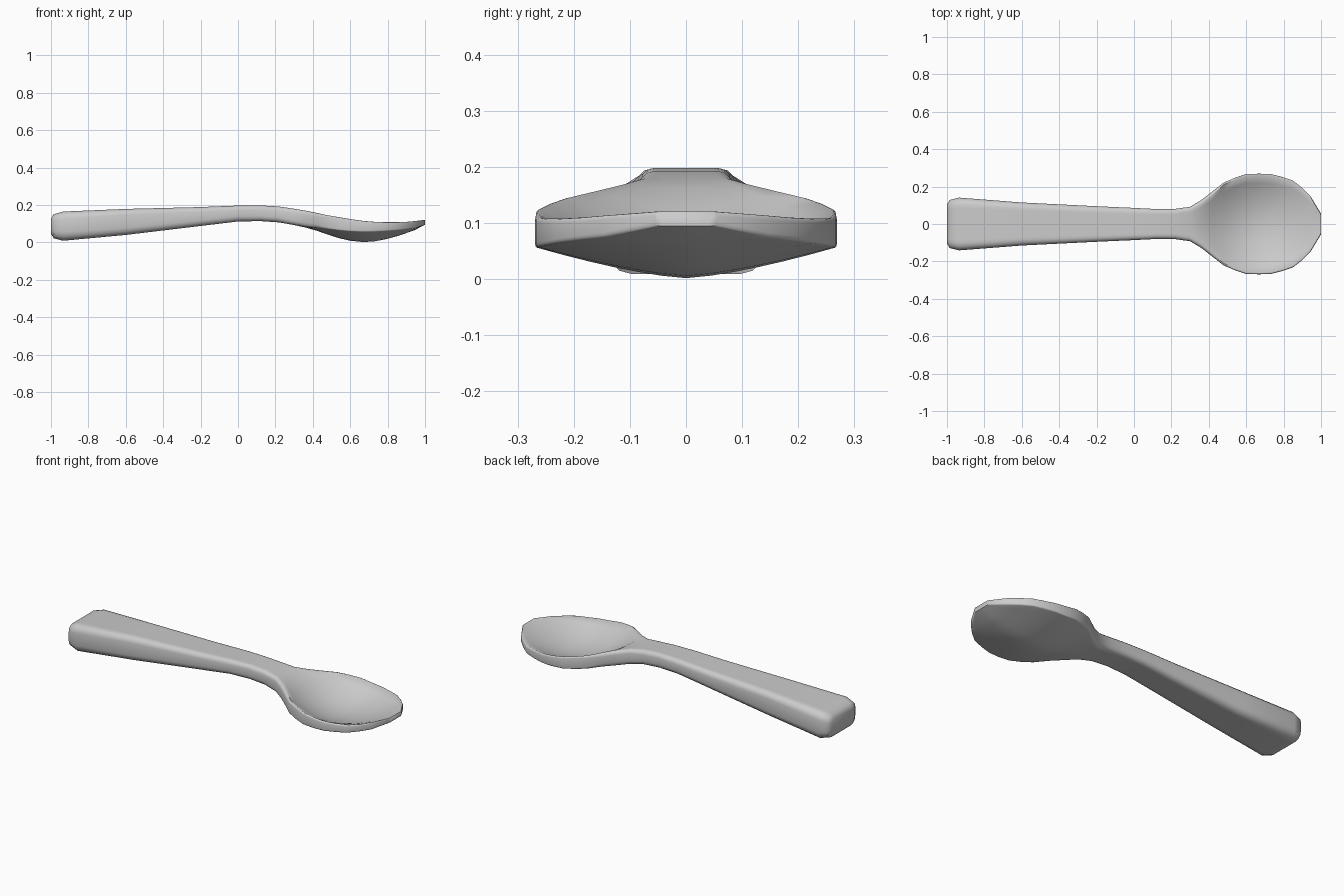
import bpy, bmesh, math

if "Cube" in bpy.data.objects:
    bpy.data.objects.remove(bpy.data.objects["Cube"])

# Spoon outline along its length: x, half width, rim z, centre bottom z
STATIONS = [
    (-1, .105, .128, .045), (-.985, .129, .151, .022), (-.935, .141, .165, .009),
    (-.6, .115, .179, .04), (-.2, .095, .189, .088), (0, .086, .197, .112),
    (.12, .08, .198, .114), (.22, .081, .192, .107), (.3, .092, .18, .093),
    (.36, .128, .17, .08), (.42, .175, .158, .063), (.48, .222, .145, .042),
    (.54, .247, .135, .023), (.6, .267, .125, .009), (.67, .269, .115, .002),
    (.73, .267, .11, .006), (.79, .252, .108, .017), (.85, .232, .108, .033),
    (.9, .193, .11, .05), (.945, .147, .114, .066), (1, .055, .121, .095),
]
BOWL_START, BOWL_LENGTH = .34, .66
FRACTIONS = [i / 6 for i in range(-6, 7)]


def section(x, w, rim, bottom):
    """Closed loop: hollowed top, rounded sides, domed underside."""
    t = min(max((x - BOWL_START) / BOWL_LENGTH, 0), 1)
    depth = .08 * abs(math.sin(math.pi * t ** .85)) ** 1.3
    edge = bottom + .053 * abs(math.sin(math.pi * t)) ** 1.3
    # Corner radii shrink from the soft handle to the thin bowl rim
    soft = min(max((.5 - x) / .28, 0), 1)
    c = .008 + (.27 * w - .008) * soft
    d = c * (1 + .2 * soft)

    def corner(sign, r, z, angles):
        return [(x, sign * (w - r + r * math.cos(math.radians(a))),
                 z + r * math.sin(math.radians(a))) for a in angles]

    upper, lower = (60, 30, 0), (0, -30, -60)
    ring = [(x, f * (w - c), rim - depth * (1 - f * f)) for f in FRACTIONS]
    ring += corner(1, c, rim - c, upper) + corner(1, d, edge + d, lower)
    ring += [(x, f * (w - d), bottom + (edge - bottom) * abs(f) ** 1.4)
             for f in reversed(FRACTIONS)]
    ring += corner(-1, d, edge + d, reversed(lower))
    ring += corner(-1, c, rim - c, reversed(upper))
    return ring


# Loft the sections and cap both ends
bm = bmesh.new()
rings = [[bm.verts.new(p) for p in section(*s)] for s in STATIONS]
n = len(rings[0])
for a, b in zip(rings, rings[1:]):
    for j in range(n):
        k = (j + 1) % n
        bm.faces.new((a[j], b[j], b[k], a[k]))
bm.faces.new(rings[0])
bm.faces.new(rings[-1])
bmesh.ops.recalc_face_normals(bm, faces=bm.faces)

# Spoon object, smooth shaded
mesh = bpy.data.meshes.new("spoon")
bm.to_mesh(mesh)
bm.free()
spoon = bpy.data.objects.new("spoon", mesh)
bpy.context.collection.objects.link(spoon)
bpy.context.view_layer.objects.active = spoon
spoon.select_set(True)
bpy.ops.object.shade_smooth_by_angle(angle=math.radians(45))
